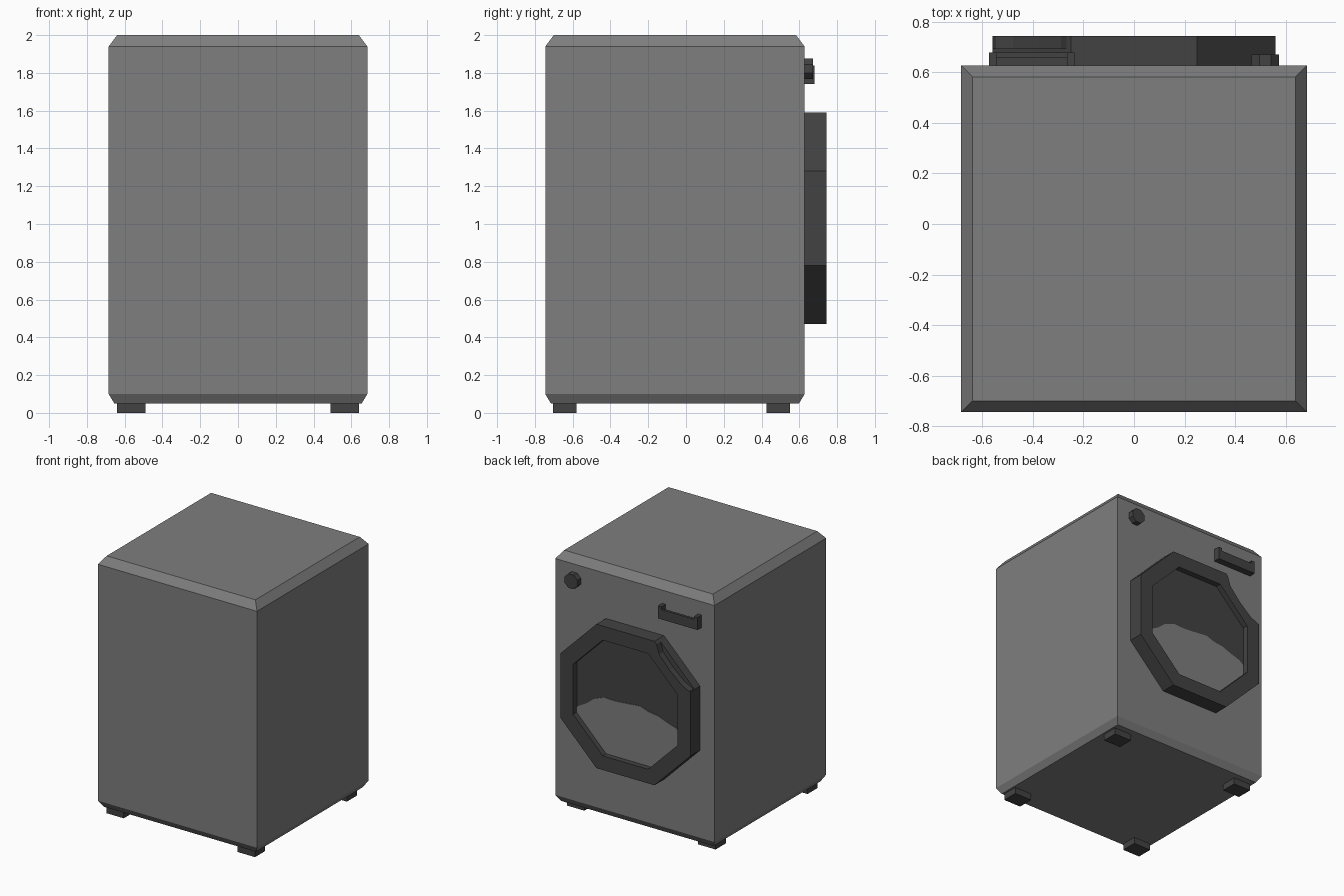
import bpy, bmesh

if "Cube" in bpy.data.objects:
    bpy.data.objects.remove(bpy.data.objects["Cube"])

def material(name, v):
    m = bpy.data.materials.new(name)
    m.diffuse_color = (v, v, v, 1)
    m.use_nodes = True
    m.node_tree.nodes["Principled BSDF"].inputs["Base Color"].default_value = m.diffuse_color
    return m

GREY = material("body grey", 0.21)
DARK = material("dark trim", 0.055)

def make(name, bm, mat):
    bmesh.ops.recalc_face_normals(bm, faces=bm.faces)
    me = bpy.data.meshes.new(name)
    bm.to_mesh(me)
    bm.free()
    me.materials.append(mat)
    ob = bpy.data.objects.new(name, me)
    bpy.context.collection.objects.link(ob)
    return ob

def loft(name, loops, mat, close=False):
    """Skin a list of equal-length loops; cap the ends, or join last to first."""
    bm = bmesh.new()
    rows = [[bm.verts.new(p) for p in loop] for loop in loops]
    n = len(rows[0])
    pairs = list(zip(rows, rows[1:])) + ([(rows[-1], rows[0])] if close else [])
    for a, b in pairs:
        for i in range(n):
            j = (i + 1) % n
            bm.faces.new((a[i], a[j], b[j], b[i]))
    if not close:
        bm.faces.new(rows[0])
        bm.faces.new(rows[-1])
    return make(name, bm, mat)

def rect(x0, x1, y0, y1, z):
    return [(x0, y0, z), (x1, y0, z), (x1, y1, z), (x0, y1, z)]

def box(name, x0, x1, y0, y1, z0, z1, mat):
    return loft(name, [rect(x0, x1, y0, y1, z0), rect(x0, x1, y0, y1, z1)], mat)

def octagon(cx, cz, r, c):
    pts = [(r, -c), (r, c), (c, r), (-c, r), (-r, c), (-r, -c), (-c, -r), (c, -r)]
    return [(cx + x, cz + z) for x, z in pts]

def at(profile, y):
    return [(x, y, z) for x, z in profile]

def prism(name, profile, y0, y1, mat):
    return loft(name, [at(profile, y0), at(profile, y1)], mat)

# Cabinet with chamfered top and bottom rims
def cabinet_loop(z, d):
    return rect(-0.685 + d, 0.685 - d, -0.745 + d, 0.628 - d, z)
loft("cabinet", [cabinet_loop(0.05, 0.03), cabinet_loop(0.10, 0),
                 cabinet_loop(1.94, 0), cabinet_loop(2.0, 0.045)], GREY)

# Feet
for side in (-1, 1):
    x0, x1 = sorted((side * 0.49, side * 0.64))
    for label, y0, y1 in (("front", -0.705, -0.58), ("back", 0.425, 0.55)):
        box(f"{label}_foot_{'left' if side < 0 else 'right'}", x0, x1, y0, y1, 0, 0.06, DARK)

# Door ring
CZ = 1.03
outer = octagon(0, CZ, 0.56, 0.25)
inner = octagon(0, CZ, 0.45, 0.195)
ring = loft("door_ring", [at(outer, 0.62), at(outer, 0.745),
                          at(inner, 0.745), at(inner, 0.62)], DARK, close=True)

# Finger grip cut into the upper slanted edge of the ring
grip = [(-0.262, 1.59), (-0.29, 1.50), (-0.38, 1.40), (-0.48, 1.315),
        (-0.55, 1.28), (-0.65, 1.30), (-0.60, 1.62), (-0.30, 1.70)]
cutter = prism("grip_cutter", grip, 0.695, 0.85, DARK)
cutter.hide_render = True
cutter.hide_viewport = True
mod = ring.modifiers.new("grip", 'BOOLEAN')
mod.operation = 'DIFFERENCE'
mod.solver = 'EXACT'
mod.object = cutter

# Window and the pale load showing in its lower half
prism("door_window", octagon(0, CZ, 0.455, 0.195), 0.62, 0.70, DARK)
load = [(-0.449, 0.91), (-0.41, 0.94), (-0.33, 0.965), (-0.25, 0.995), (-0.17, 1.005),
        (-0.10, 1.03), (0, 1.02), (0.11, 1.01), (0.21, 1.015), (0.30, 0.98),
        (0.36, 0.93), (0.449, 0.88)]
lower = [(0.449, 0.836), (0.195, 0.581), (-0.195, 0.581), (-0.449, 0.836)]
prism("window_load", load + lower, 0.698, 0.704, GREY)

# Control knob
prism("knob", octagon(0.52, 1.822, 0.055, 0.023), 0.62, 0.672, DARK)

# Drawer pull: open-topped pocket with a lower front lip
box("drawer_pull_base", -0.575, -0.235, 0.62, 0.68, 1.74, 1.78, DARK)
box("drawer_pull_lip", -0.545, -0.265, 0.66, 0.68, 1.78, 1.815, DARK)
for i, x in enumerate((-0.575, -0.265)):
    box(f"drawer_pull_end_{i + 1}", x, x + 0.03, 0.62, 0.68, 1.78, 1.838, DARK)
